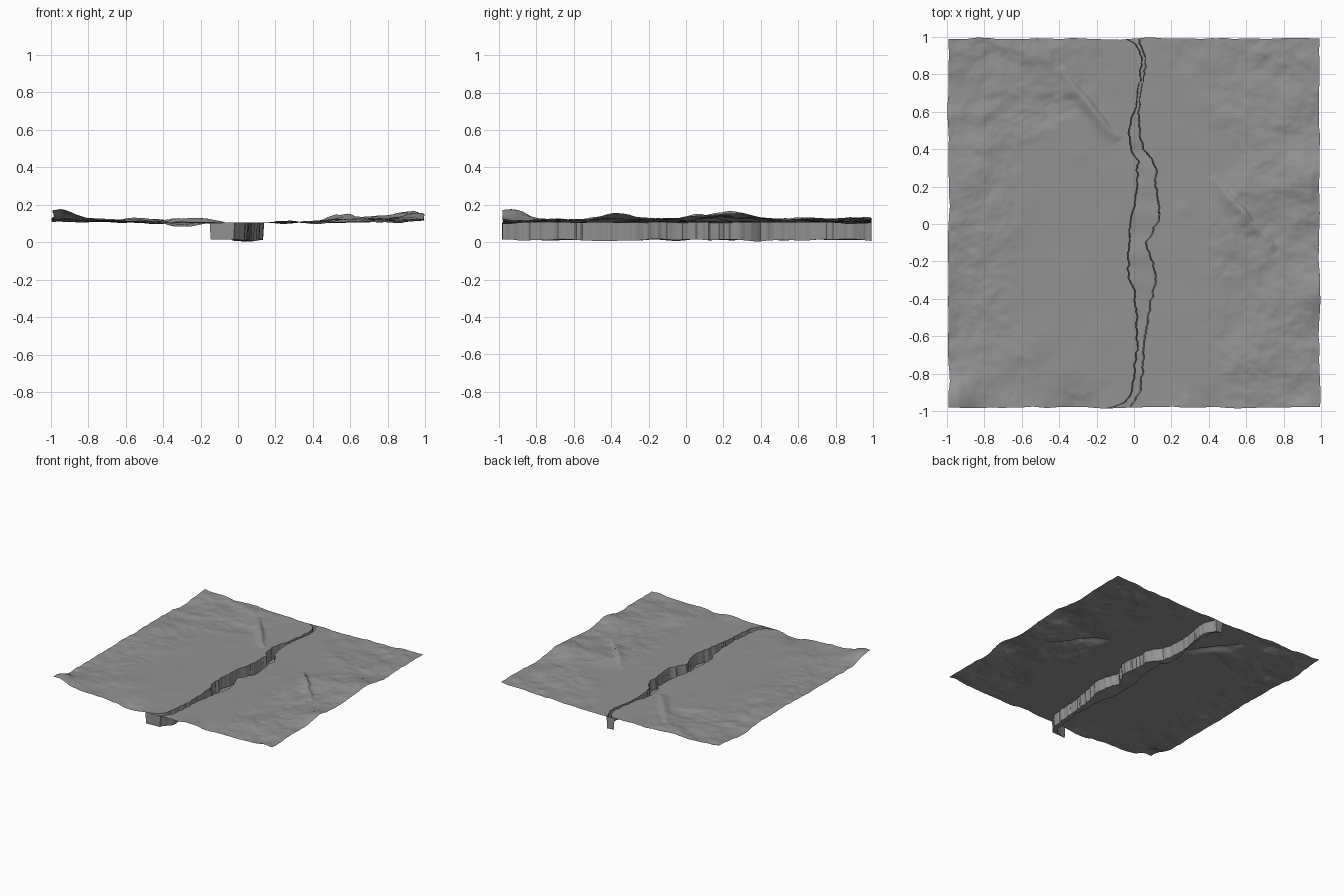
import bpy, bmesh, math
from mathutils import Vector, noise

if "Cube" in bpy.data.objects:
    bpy.data.objects.remove(bpy.data.objects["Cube"])

ROWS, COLS = 240, 110

# Crack rims as (y, x) pairs, front to back
LEFT = [(-.985, -.17), (-.965, -.09), (-.95, -.04), (-.9, -.02), (-.8, 0), (-.65, .015), (-.5, .01),
        (-.35, 0), (-.3, -.03), (-.2, -.035), (-.1, -.03), (0, -.02), (.1, 0), (.2, .015), (.33, .02),
        (.4, -.02), (.5, -.03), (.6, 0), (.75, .025), (.85, .04), (.9, .03), (.97, 0), (1, -.06)]
RIGHT = [(-.985, -.02), (-.96, 0), (-.9, .03), (-.8, .05), (-.7, .05), (-.6, .06), (-.5, .08), (-.4, .095),
         (-.3, .12), (-.2, .1), (-.1, .06), (-.05, .1), (.05, .14), (.1, .14), (.2, .115), (.3, .12),
         (.35, .1), (.4, .05), (.5, .03), (.6, .03), (.7, .035), (.8, .055), (.9, .06), (.95, .04), (1, .02)]

ROCK = bpy.data.materials.new("rock")
ROCK.diffuse_color = (.29, .29, .29, 1)
ROCK.use_nodes = True
ROCK.node_tree.nodes["Principled BSDF"].inputs["Base Color"].default_value = ROCK.diffuse_color


def lerp_table(table, y):
    if y <= table[0][0]:
        return table[0][1]
    for (y0, x0), (y1, x1) in zip(table, table[1:]):
        if y <= y1:
            return x0 + (x1 - x0) * (y - y0) / (y1 - y0)
    return table[-1][1]


def rim(table, y, seed):
    return lerp_table(table, y) + .009 * noise.fractal(Vector((seed, y * 22, 0)), .7, 2, 4)


def step(a, b, v):
    t = max(0, min(1, (v - a) / (b - a)))
    return t * t * (3 - 2 * t)


def bump(x, y, cx, cy, r):
    return math.exp(-((x - cx) ** 2 + (y - cy) ** 2) / (r * r))


def ridge(x, y, a, b, width):
    # Narrow step along a segment: steep on one side, gentle on the other
    ax, ay = a
    dx, dy = b[0] - ax, b[1] - ay
    t = ((x - ax) * dx + (y - ay) * dy) / (dx * dx + dy * dy)
    if t < 0 or t > 1:
        return 0
    side = ((x - ax) * dy - (y - ay) * dx) / math.hypot(dx, dy)
    side += .025 * noise.noise(Vector((x * 7, y * 7, 7)))
    w = width * (.5 if side < 0 else 1.5)
    return math.sin(math.pi * t) ** .6 * math.exp(-(side / w) ** 2)


def height(x, y):
    # Calm plain round the crack, rough hills towards the borders
    wob = .2 * noise.noise(Vector((x * 3, y * 3, 4)))
    back = step(.35, .62, y + wob)
    left = step(.42 - .37 * back, .8 - .4 * back, -x + wob)
    right = step(.33 - .1 * back, .65, x + wob)
    ends = .8 * step(.72, .95, abs(y) + wob) * step(.06, .25, abs(x))
    rough = max(left, right, ends)
    p = Vector((x * 3.6, y * 3.6, 2.5))
    p += .2 * noise.noise_vector(p * .8)
    hills = noise.fractal(p, 1.0, 2.1, 4)
    z = .105 + .014 * x * x + rough * (.004 + .021 * hills)
    z += .002 * noise.noise(Vector((x * 5, y * 5, 9)))
    # Named hills and gullies
    z += .045 * bump(x, y, .93, .25, .14) + .022 * bump(x, y, .97, -.38, .12)
    z += .045 * bump(x, y, -.95, -.93, .10) + .02 * bump(x, y, -.9, .9, .15)
    z += .018 * bump(x, y, -.5, .9, .12) - .02 * bump(x, y, -.3, -.98, .1)
    z -= .015 * bump(x, y, .4, -1, .1)
    z += .025 * ridge(x, y, (-.40, .84), (-.08, .45), .025)
    z += .022 * ridge(x, y, (.42, .26), (.76, -.14), .028)
    for cx, cy, r in ((-.18, -.58, .08), (-.3, .37, .05), (.27, .08, .04)):
        z += .004 * bump(x, y, cx, cy, r)
    return max(.07, min(z, .195))


def row_y(j):
    return -.98 + 1.97 * j / ROWS


def border(x, y):
    # Slightly wavy outer outline
    n = noise.fractal(Vector((x * 4, y * 4, 12)), .8, 2, 3)
    return Vector((x + .01 * n * x * x * abs(x), y + .012 * n * abs(y) ** 8))


def sheet(name, grid):
    # Quad mesh from rows of points
    bm = bmesh.new()
    rows = [[bm.verts.new(p) for p in row] for row in grid]
    for a, b in zip(rows, rows[1:]):
        for i in range(len(a) - 1):
            bm.faces.new((a[i], a[i + 1], b[i + 1], b[i]))
    me = bpy.data.meshes.new(name)
    bm.to_mesh(me)
    bm.free()
    me.materials.append(ROCK)
    ob = bpy.data.objects.new(name, me)
    bpy.context.collection.objects.link(ob)
    bpy.context.view_layer.objects.active = ob
    ob.select_set(True)
    bpy.ops.object.shade_smooth_by_angle(angle=math.radians(40))
    ob.select_set(False)


def ground_point(x, y):
    q = border(x, y)
    return Vector((q.x, q.y, height(x, y)))


def floor_z(y, s):
    return .011 + .010 * noise.noise(Vector((s, y * 9, 3)))


left_ground, right_ground, left_wall, right_wall, floor = [], [], [], [], []
for j in range(ROWS + 1):
    y = row_y(j)
    xl = rim(LEFT, y, 1.3)
    xr = max(rim(RIGHT, y, 5.7), xl + .016)
    left_ground.append([ground_point(-.99 + (xl + .99) * i / COLS, y) for i in range(COLS + 1)])
    right_ground.append([ground_point(xr + (.99 - xr) * i / COLS, y) for i in range(COLS + 1)])
    tl, tr = left_ground[-1][-1], right_ground[-1][0]
    inset = min(.006, (tr.x - tl.x) * .2)
    bl = Vector((tl.x + inset, tl.y, floor_z(y, 0)))
    br = Vector((tr.x - inset, tr.y, floor_z(y, .4)))
    left_wall.append([tl.lerp(bl, k / 4) for k in range(5)])
    right_wall.append([br.lerp(tr, k / 4) for k in range(5)])
    floor.append([bl.lerp(br, k / 4) for k in range(5)])

sheet("left_ground", left_ground)
sheet("right_ground", right_ground)
sheet("crack_left_wall", left_wall)
sheet("crack_right_wall", right_wall)
sheet("crack_floor", floor)

# Close both ends of the crack
for name, j in (("crack_front_cap", 0), ("crack_back_cap", ROWS)):
    sheet(name, [left_wall[j], right_wall[j][::-1]])
